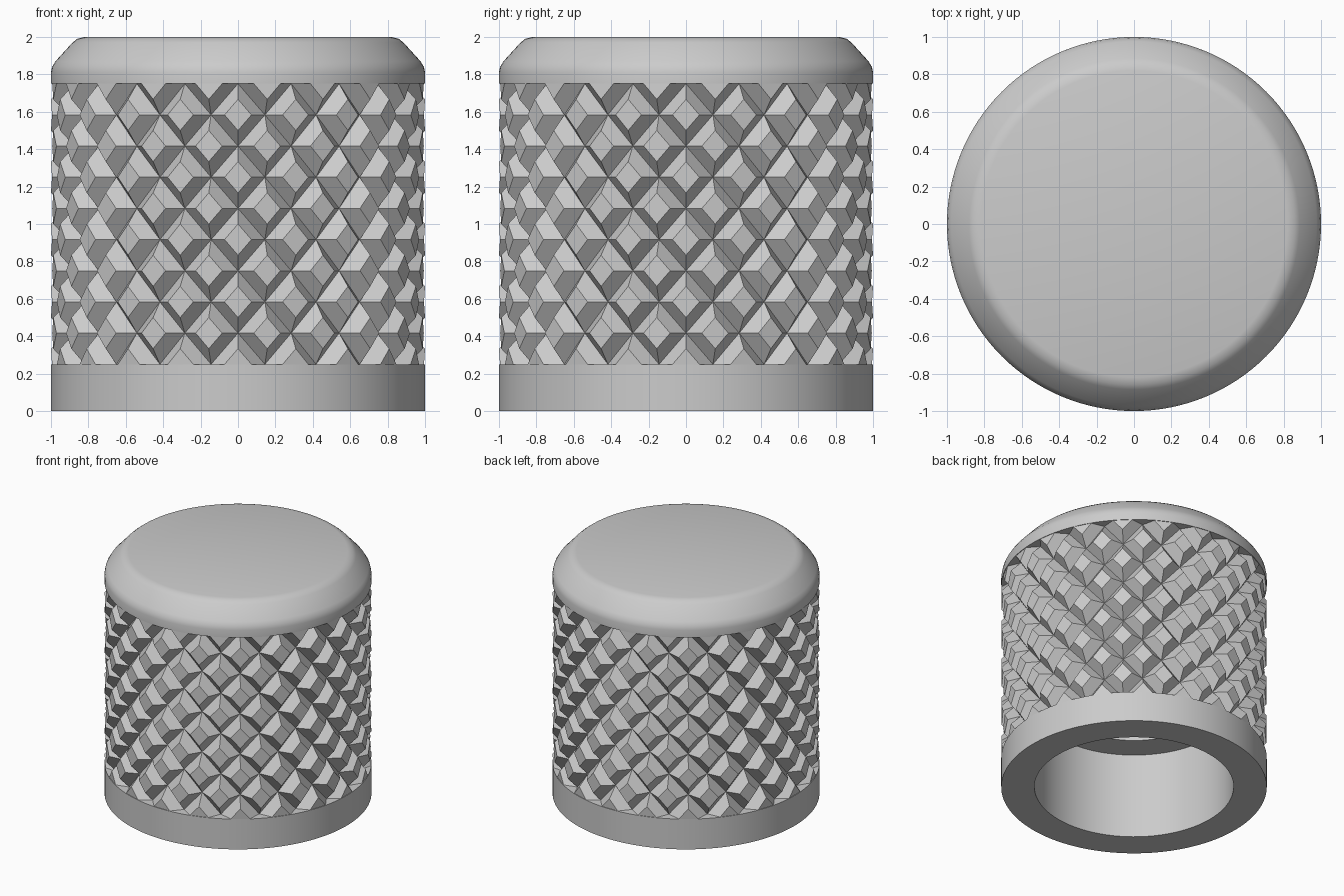
import bpy, bmesh
from math import sin, cos, pi, radians
from mathutils import Vector

old = bpy.data.objects.get("Cube")
if old:
    bpy.data.objects.remove(old)

grey = bpy.data.materials.new("plain_grey")
grey.use_nodes = True
COLOUR = (0.6, 0.6, 0.6, 1)
grey.diffuse_color = COLOUR
grey.node_tree.nodes["Principled BSDF"].inputs["Base Color"].default_value = COLOUR


def finish(bm, name):
    bmesh.ops.remove_doubles(bm, verts=bm.verts, dist=1e-5)
    bmesh.ops.recalc_face_normals(bm, faces=bm.faces)
    mesh = bpy.data.meshes.new(name)
    bm.to_mesh(mesh)
    bm.free()
    mesh.materials.append(grey)
    ob = bpy.data.objects.new(name, mesh)
    bpy.context.collection.objects.link(ob)
    return ob


def lathe(name, profile, steps=128):
    bm = bmesh.new()
    verts = [bm.verts.new((r, 0, z)) for r, z in profile]
    edges = [bm.edges.new(pair) for pair in zip(verts, verts[1:])]
    bmesh.ops.spin(bm, geom=verts + edges, cent=(0, 0, 0), axis=(0, 0, 1),
                   angle=2 * pi, steps=steps, use_duplicate=False)
    ob = finish(bm, name)
    bpy.context.view_layer.objects.active = ob
    ob.select_set(True)
    bpy.ops.object.shade_smooth_by_angle(angle=radians(30))
    ob.select_set(False)
    return ob


# Hollow body: stepped bore, plain base band, core and rounded cap
BOTTOM, TOP, CORE = 0.25, 1.75, 0.92
lathe("knob_body", [
    (0, 1.4), (0.53, 1.4), (0.53, 0.71), (0.75, 0.71), (0.75, 0),
    (1, 0), (1, BOTTOM), (CORE - 0.02, BOTTOM), (CORE - 0.02, TOP), (1, TOP),
    (1, 1.81), (0.994, 1.84), (0.976, 1.87), (0.885, 1.97),
    (0.86, 1.99), (0.82, 2), (0, 2)])

# Knurled grip: blunt pyramids on a staggered grid
COLUMNS, ROWS, BLUNT = 40, 9, 0.5
PEAK = 2 - CORE


def grid_point(i, k, radius):
    a = 2 * pi * i / COLUMNS
    return Vector((radius * cos(a), radius * sin(a),
                   BOTTOM + (TOP - BOTTOM) * k / ROWS))


bm = bmesh.new()
for k in range(ROWS + 1):
    for i in range(k % 2, COLUMNS, 2):
        tip = grid_point(i, k, PEAK)
        around = [(i + 1, k), (i, k + 1), (i - 1, k), (i, k - 1)]
        feet = [grid_point(*g, CORE) if 0 <= g[1] <= ROWS else None for g in around]
        blunt = [tip.lerp(f, BLUNT) if f else None for f in feet]
        for n in range(4):
            m = (n + 1) % 4
            if feet[n] and feet[m]:
                bm.faces.new([bm.verts.new(p) for p in
                              (blunt[n], feet[n], feet[m], blunt[m])])
        bm.faces.new([bm.verts.new(p) for p in blunt if p])
finish(bm, "knurled_grip")
